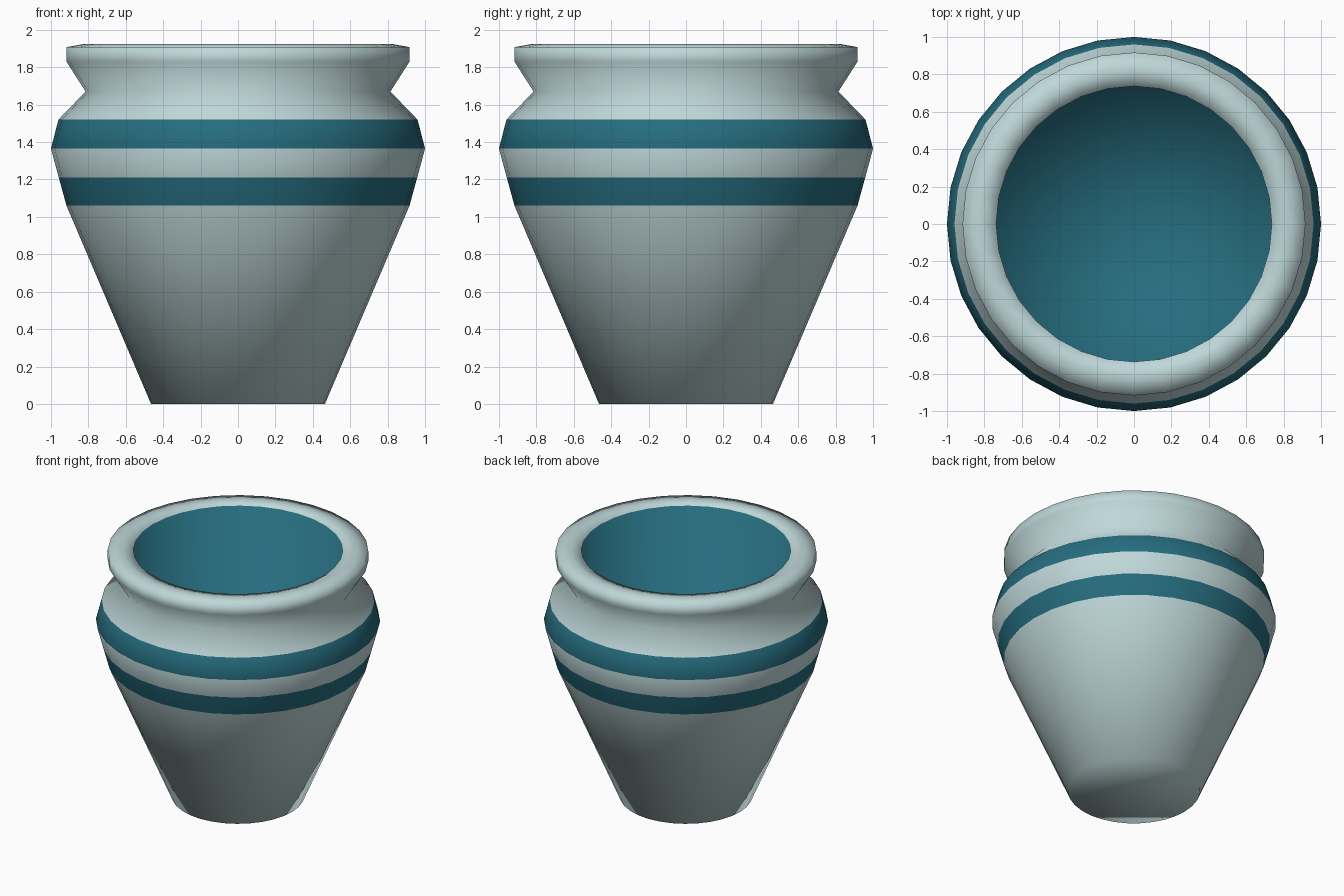
import bpy, bmesh, math

if "Cube" in bpy.data.objects:
    bpy.data.objects.remove(bpy.data.objects["Cube"])

SEG = 32


def material(name, rgb):
    m = bpy.data.materials.new(name)
    m.diffuse_color = (*rgb, 1)
    m.use_nodes = True
    m.node_tree.nodes["Principled BSDF"].inputs["Base Color"].default_value = m.diffuse_color
    return m


# (radius, height, colour of the band leading to the next ring): 0 pale, 1 teal
profile = [
    (0.465, 0.00, 0), (0.917, 1.06, 1), (0.958, 1.21, 0), (1.00, 1.365, 1),
    (0.96, 1.52, 0), (0.815, 1.67, 0), (0.917, 1.83, 0), (0.917, 1.908, 0),
    (0.82, 1.925, 0), (0.737, 1.91, 1), (0.712, 0.95, 1),
]

bm = bmesh.new()
rings = []
for r, z, _ in profile:
    rings.append([bm.verts.new((r * math.cos(2 * math.pi * i / SEG),
                                r * math.sin(2 * math.pi * i / SEG), z))
                  for i in range(SEG)])

# outer wall, lip and inner wall
for k in range(len(rings) - 1):
    a, b = rings[k], rings[k + 1]
    for i in range(SEG):
        j = (i + 1) % SEG
        bm.faces.new((a[i], a[j], b[j], b[i])).material_index = profile[k][2]

# base and inside floor
bm.faces.new(rings[0][::-1]).material_index = 0
centre = bm.verts.new((0, 0, profile[-1][1]))
for i in range(SEG):
    bm.faces.new((rings[-1][i], rings[-1][(i + 1) % SEG], centre)).material_index = 1

for f in bm.faces:
    f.smooth = True
mesh = bpy.data.meshes.new("pot")
bm.to_mesh(mesh)
bm.free()
mesh.materials.append(material("pale glaze", (0.52, 0.68, 0.69)))
mesh.materials.append(material("teal glaze", (0.019, 0.152, 0.21)))
pot = bpy.data.objects.new("pot", mesh)
bpy.context.collection.objects.link(pot)
